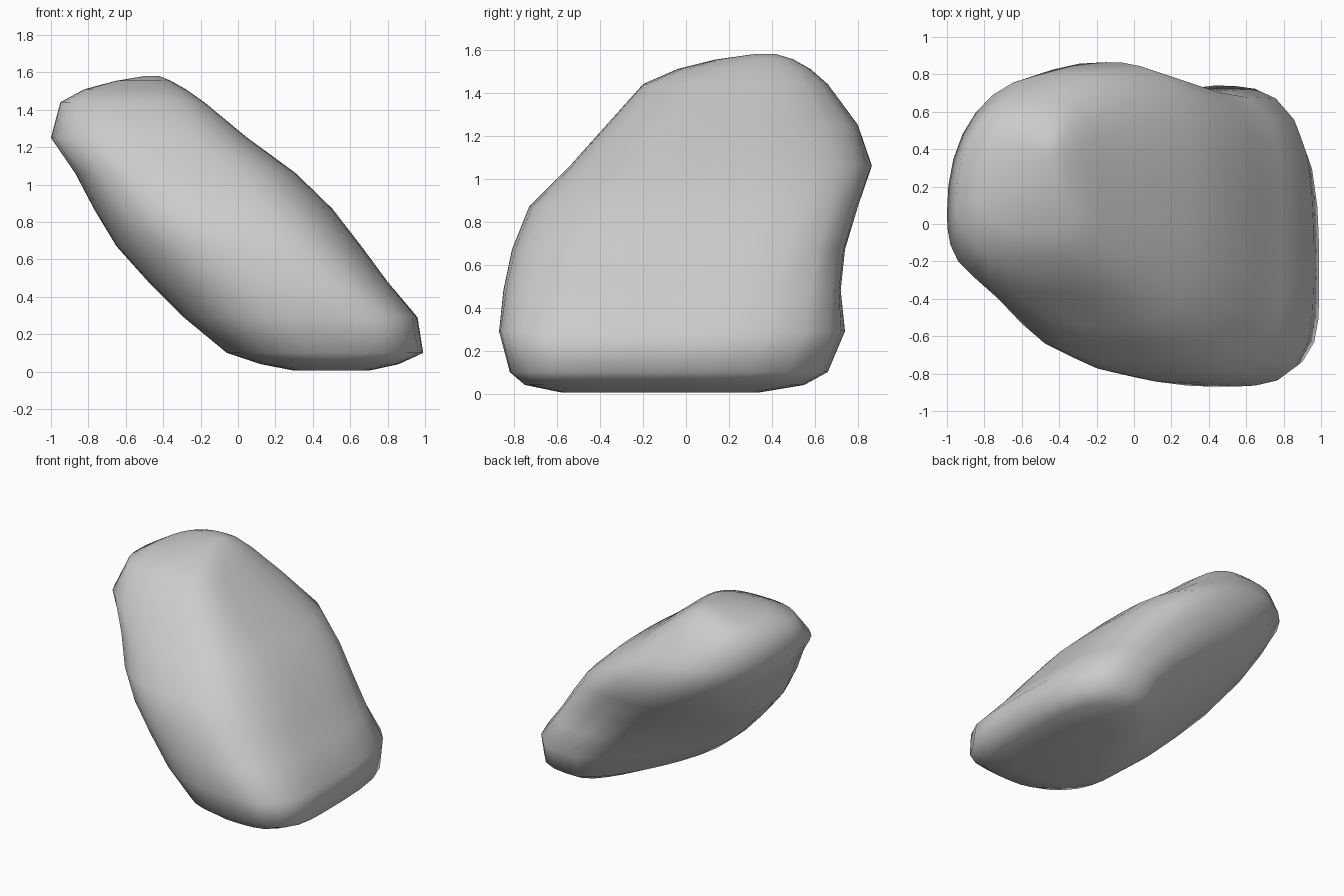
import bpy, bmesh, math

# Slices of the leaning boulder: z, x min, x max, y min, y max, then the
# x of its widest depth and the y of its widest width,
# then the squareness of its corners: back right, back left, front left, front right
SLICES = [
    (0.005, 0.30, 0.70, -0.58, 0.34, 0.50, -0.20, 3.2, 1.5, 2.4, 3.8),
    (0.04, 0.12, 0.86, -0.75, 0.55, 0.50, -0.25, 3.2, 1.5, 2.4, 3.8),
    (0.10, -0.06, 0.99, -0.82, 0.66, 0.47, -0.30, 3.2, 1.4, 2.4, 3.8),
    (0.29, -0.29, 0.96, -0.87, 0.74, 0.43, -0.20, 3.2, 1.35, 2.4, 3.8),
    (0.48, -0.48, 0.80, -0.85, 0.72, 0.26, -0.12, 3.8, 1.35, 2.3, 3.2),
    (0.67, -0.65, 0.66, -0.81, 0.74, 0.10, 0.00, 3.8, 1.6, 2.4, 3.2),
    (0.87, -0.77, 0.505, -0.73, 0.80, -0.05, 0.12, 3.4, 2.0, 2.6, 3.2),
    (1.06, -0.87, 0.31, -0.54, 0.865, -0.15, 0.12, 2.8, 2.3, 3.0, 3.2),
    (1.25, -1.00, 0.05, -0.37, 0.80, -0.42, 0.06, 3.0, 2.2, 2.7, 3.2),
    (1.44, -0.95, -0.18, -0.20, 0.66, -0.54, 0.12, 3.2, 2.2, 2.4, 3.4),
    (1.51, -0.82, -0.28, -0.04, 0.58, -0.52, 0.22, 3.2, 2.3, 2.4, 3.2),
    (1.555, -0.65, -0.36, 0.14, 0.50, -0.48, 0.33, 2.6, 2.3, 2.3, 2.6),
    (1.58, -0.50, -0.42, 0.32, 0.42, -0.46, 0.37, 2, 2, 2, 2),
]
SIDES = 32


def slice_point(i, z, x0, x1, y0, y1, cx, cy, *corners):
    """Point i on a slice outline: a superellipse with four unequal quarters."""
    a = 2 * math.pi * i / SIDES
    c, s = math.cos(a), math.sin(a)
    n = corners[4 * i // SIDES]
    r = (abs(c) ** n + abs(s) ** n) ** (-1 / n)
    return (cx + c * r * (x1 - cx if c > 0 else cx - x0),
            cy + s * r * (y1 - cy if s > 0 else cy - y0), z)


# Loft the slices into a closed skin
bm = bmesh.new()
rings = [[bm.verts.new(slice_point(i, *sl)) for i in range(SIDES)]
         for sl in SLICES]
for low, high in zip(rings, rings[1:]):
    for i in range(SIDES):
        j = (i + 1) % SIDES
        bm.faces.new((low[i], low[j], high[j], high[i]))
bm.faces.new(rings[0][::-1])
bm.faces.new(rings[-1])
bmesh.ops.recalc_face_normals(bm, faces=bm.faces)
for f in bm.faces:
    f.smooth = True

mesh = bpy.data.meshes.new("boulder")
bm.to_mesh(mesh)
bm.free()
boulder = bpy.data.objects.new("boulder", mesh)
bpy.context.collection.objects.link(boulder)
